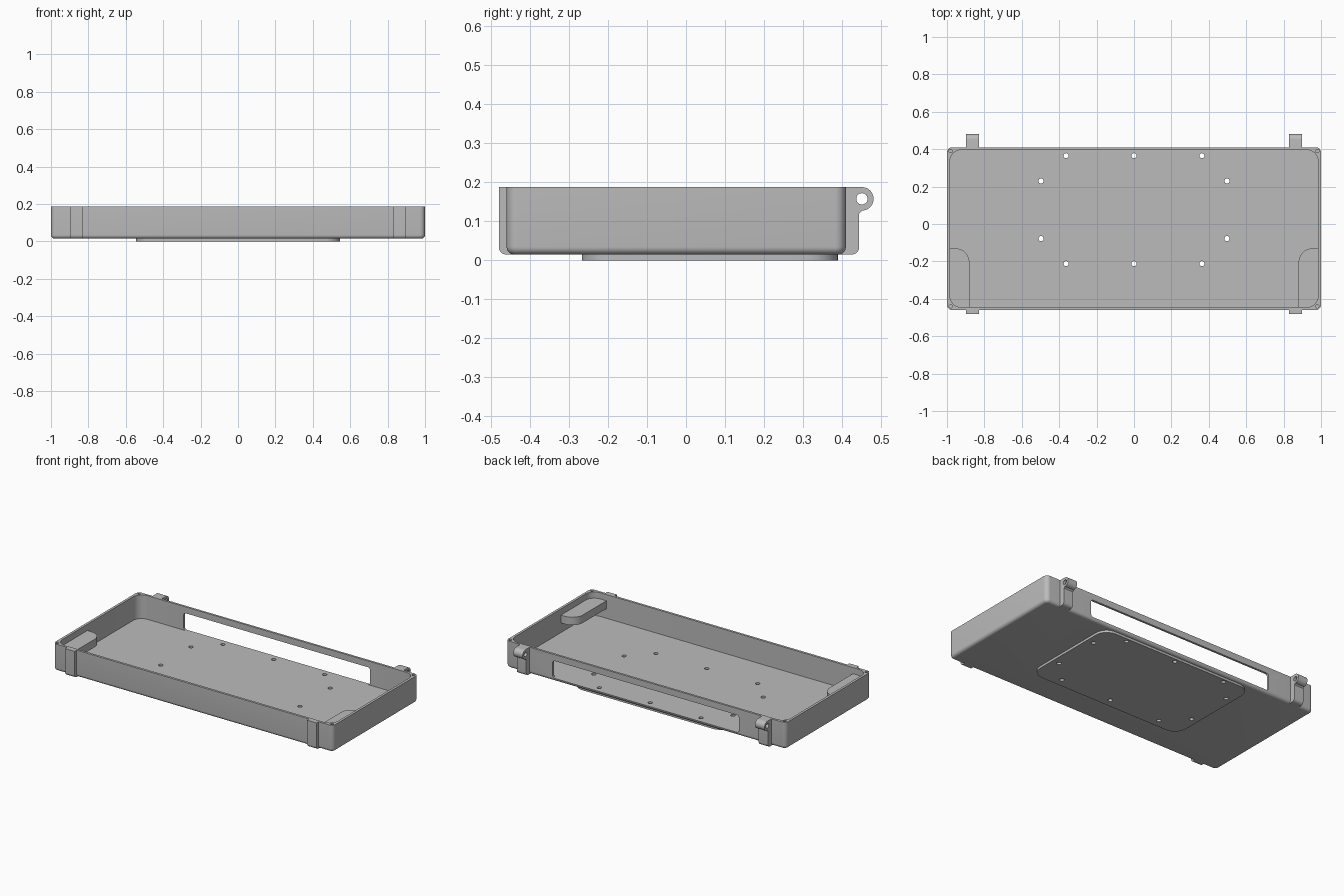
import bpy, bmesh, math

cube = bpy.data.objects.get("Cube")
if cube:
    bpy.data.objects.remove(cube, do_unlink=True)

grey = bpy.data.materials.new("plain grey")
grey.use_nodes = True
grey.diffuse_color = (0.5, 0.5, 0.5, 1)
grey.node_tree.nodes["Principled BSDF"].inputs["Base Color"].default_value = (0.5, 0.5, 0.5, 1)

TOP, BASE, FLOOR = 0.188, 0.015, 0.035


def arc(cx, cy, r, start, end, steps=8):
    """Points on an arc, angles in degrees."""
    angles = [math.radians(start + (end - start) * i / steps) for i in range(steps + 1)]
    return [(cx + r * math.cos(a), cy + r * math.sin(a)) for a in angles]


def rounded_rect(x0, x1, y0, y1, r):
    return (arc(x1 - r, y1 - r, r, 0, 90) + arc(x0 + r, y1 - r, r, 90, 180)
            + arc(x0 + r, y0 + r, r, 180, 270) + arc(x1 - r, y0 + r, r, 270, 360))


def loft(name, rings):
    """Closed solid through a list of matching rings of 3D points."""
    bm = bmesh.new()
    loops = [[bm.verts.new(p) for p in ring] for ring in rings]
    n = len(loops[0])
    for a, b in zip(loops, loops[1:]):
        for i in range(n):
            j = (i + 1) % n
            bm.faces.new((a[i], a[j], b[j], b[i]))
    bm.faces.new(loops[0][::-1])
    bm.faces.new(loops[-1])
    bmesh.ops.recalc_face_normals(bm, faces=bm.faces)
    mesh = bpy.data.meshes.new(name)
    bm.to_mesh(mesh)
    bm.free()
    mesh.materials.append(grey)
    obj = bpy.data.objects.new(name, mesh)
    bpy.context.collection.objects.link(obj)
    return obj


def prism(name, outline, lo, hi, axis="z"):
    """Extrude a 2D outline along the given axis."""
    place = {"z": lambda p, h: (p[0], p[1], h),
             "y": lambda p, h: (p[0], h, p[1]),
             "x": lambda p, h: (h, p[0], p[1])}[axis]
    return loft(name, [[place(p, h) for p in outline] for h in (lo, hi)])


def circle(cx, cy, r):
    return arc(cx, cy, r, 0, 360, 24)[:-1]


def activate(obj):
    bpy.ops.object.select_all(action="DESELECT")
    obj.select_set(True)
    bpy.context.view_layer.objects.active = obj


def cut(obj, cutter):
    cutter.hide_render = True
    mod = obj.modifiers.new("cut", "BOOLEAN")
    mod.operation, mod.solver, mod.object = "DIFFERENCE", "EXACT", cutter
    activate(obj)
    bpy.ops.object.modifier_apply(modifier=mod.name)
    bpy.data.objects.remove(cutter, do_unlink=True)


# Tray shell with a rounded lower edge
rings = []
for step in range(7):
    a = math.radians(90 * step / 6)
    inset, z = 0.02 * (1 - math.sin(a)), BASE + 0.02 * (1 - math.cos(a))
    outline = rounded_rect(-1 + inset, 1 - inset, -0.46 + inset, 0.41 - inset, 0.028 - inset)
    rings.append([(x, y, z) for x, y in outline])
rings.append([(x, y, TOP) for x, y in rounded_rect(-1, 1, -0.46, 0.41, 0.028)])
tray = loft("tray", rings)
cut(tray, prism("cavity", rounded_rect(-0.984, 0.984, -0.445, 0.396, 0.06), FLOOR, 0.3))

# Long opening in the rear wall
cut(tray, prism("rear_slot", rounded_rect(-0.665, 0.665, FLOOR, 0.147, 0.015), 0.38, 0.43, "y"))

# Plate under the floor
plate = prism("bottom_plate", rounded_rect(-0.545, 0.545, -0.267, 0.39, 0.08), 0, 0.02)

# Screw holes through floor and plate
holes = [(0, 0.365), (0, -0.212)]
for side in (-1, 1):
    holes += [(side * 0.363, 0.365), (side * 0.363, -0.212),
              (side * 0.497, 0.23), (side * 0.497, -0.078)]
for x, y in holes:
    for part in (tray, plate):
        cut(part, prism("screw_hole", circle(x, y, 0.0135), -0.1, 0.1))

# Small blind holes in the rim corners
for x in (-0.98, 0.98):
    for y in (-0.44, 0.39):
        cut(tray, prism("rim_hole", circle(x, y, 0.009), 0.13, 0.3))

parts = [tray, plate]

# Outlines of the front strap and rear hinge, seen from the side
strap = ([(-0.452, TOP), (-0.48, TOP)] + arc(-0.46, 0.035, 0.02, 180, 270)
         + [(-0.436, BASE), (-0.452, 0.03)])
hinge = ([(0.402, TOP)] + arc(0.451, 0.158, 0.03, 90, -90, 20) + [(0.444, 0.12)]
         + arc(0.424, 0.035, 0.02, 0, -90) + [(0.386, BASE), (0.402, 0.03)])

for side, label in ((1, "left"), (-1, "right")):
    x0, x1 = sorted((side * 0.83, side * 0.897))
    parts.append(prism(label + "_front_strap", strap, x0, x1, "x"))
    knuckle = prism(label + "_rear_hinge", hinge, x0, x1, "x")
    cut(knuckle, prism("pin_hole", circle(0.451, 0.158, 0.0145), x0 - 0.1, x1 + 0.1, "x"))
    parts.append(knuckle)

    # Shelf on the inner side wall near the front
    shelf = [(0.99, -0.45), (0.88, -0.45)] + arc(0.955, -0.205, 0.075, 180, 90) + [(0.99, -0.13)]
    parts.append(prism(label + "_corner_shelf", [(side * x, y) for x, y in shelf], 0.097, 0.148))

for part in parts:
    activate(part)
    bpy.ops.object.shade_smooth_by_angle(angle=math.radians(30))
